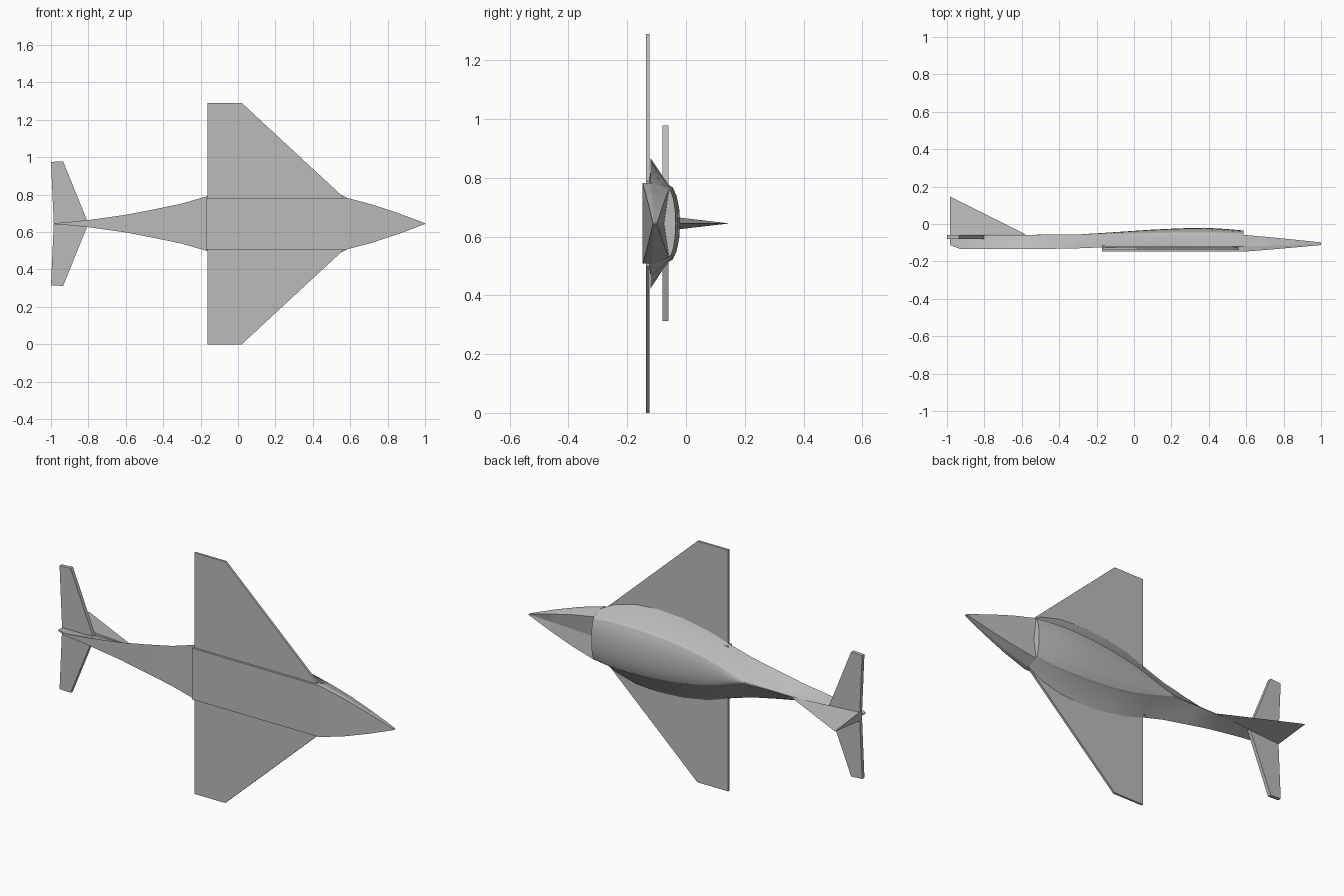
import bpy, bmesh, math

if "Cube" in bpy.data.objects:
    bpy.data.objects.remove(bpy.data.objects["Cube"])

MID = 0.645  # height of the aircraft's centreline (it rests on a wing tip)

grey = bpy.data.materials.new("light_grey")
grey.diffuse_color = (0.5, 0.5, 0.5, 1)
grey.use_nodes = True
grey.node_tree.nodes["Principled BSDF"].inputs["Base Color"].default_value = grey.diffuse_color


def finish(name, bm, smooth=False):
    bmesh.ops.remove_doubles(bm, verts=bm.verts, dist=0.0002)
    bmesh.ops.recalc_face_normals(bm, faces=bm.faces)
    me = bpy.data.meshes.new(name)
    bm.to_mesh(me)
    bm.free()
    me.materials.append(grey)
    ob = bpy.data.objects.new(name, me)
    bpy.context.collection.objects.link(ob)
    if smooth:
        bpy.ops.object.select_all(action='DESELECT')
        ob.select_set(True)
        bpy.context.view_layer.objects.active = ob
        bpy.ops.object.shade_smooth_by_angle(angle=math.radians(25))
    return ob


def loft(name, sections, smooth=False):
    """Skin closed rings given as (x, [(y, side), ...])."""
    bm = bmesh.new()
    rings = [[bm.verts.new((x, y, MID + s)) for y, s in pts] for x, pts in sections]
    n = len(rings[0])
    for a, b in zip(rings, rings[1:]):
        for i in range(n):
            j = (i + 1) % n
            bm.faces.new((a[i], a[j], b[j], b[i]))
    bm.faces.new(rings[0])
    bm.faces.new(rings[-1])
    return finish(name, bm, smooth)


def plate(name, outline, y0, y1):
    """Flat panel: (x, side) outline given thickness along y."""
    bm = bmesh.new()
    a = [bm.verts.new((x, y0, MID + s)) for x, s in outline]
    b = [bm.verts.new((x, y1, MID + s)) for x, s in outline]
    bm.faces.new(a)
    bm.faces.new(b)
    for i in range(len(a)):
        j = (i + 1) % len(a)
        bm.faces.new((a[i], a[j], b[j], b[i]))
    return finish(name, bm)


# Fuselage with canopy and tail boom: x, half width, bottom y, canopy half width, top y
stations = [
    (0.585, 0.137, -0.120, 0.115, -0.035),
    (0.50, 0.180, -0.120, 0.127, -0.027),
    (0.38, 0.212, -0.120, 0.132, -0.020),
    (0.25, 0.221, -0.120, 0.128, -0.023),
    (0.10, 0.212, -0.120, 0.113, -0.030),
    (-0.05, 0.185, -0.120, 0.085, -0.040),
    (-0.17, 0.145, -0.125, 0.050, -0.048),
    (-0.30, 0.107, -0.130, 0.005, -0.056),
    (-0.45, 0.076, -0.133, 0.003, -0.057),
    (-0.60, 0.047, -0.134, 0.002, -0.058),
    (-0.80, 0.019, -0.134, 0.002, -0.058),
    (-0.93, 0.006, -0.133, 0.002, -0.058),
    (-0.985, 0.003, -0.112, 0.002, -0.058),
]
sections = []
for x, w, yb, c, top in stations:
    ring = [(yb, -w)]
    for k in range(9):
        t = math.pi * k / 8
        ring.append((-0.06 + (top + 0.06) * math.sin(t), -c * math.cos(t)))
    ring.append((yb, w))
    sections.append((x, ring))
loft("fuselage", sections, smooth=True)

# Pointed nose: every ring is the rear section shrunk toward the tip
base = [(-0.148, -0.137), (-0.12, -0.137), (-0.058, -0.115), (-0.075, 0.0),
        (-0.058, 0.115), (-0.12, 0.137), (-0.148, 0.137)]
nose = []
for x, fs, fy in ((0.585, 1, 1), (0.72, 0.74, 0.75), (0.86, 0.4, 0.46), (1.0, 0.015, 0.16)):
    nose.append((x, [(-0.106 + (y + 0.106) * fy, s * fs) for y, s in base]))
loft("nose", nose)

# Belly panel under the fuselage
plate("belly_panel", [(-0.17, -0.137), (0.585, -0.137), (0.585, 0.137), (-0.17, 0.137)],
      -0.148, -0.115)

# Wings and tailplanes, one per side
for side, label in ((1, "upper"), (-1, "lower")):
    plate("wing_" + label, [(x, s * side) for x, s in
          ((-0.162, 0.10), (-0.162, 0.645), (0.02, 0.645), (0.56, 0.145), (0.56, 0.10))],
          -0.137, -0.125)
    plate("tailplane_" + label, [(x, s * side) for x, s in
          ((-0.985, 0.0), (-1.0, 0.33), (-0.935, 0.333), (-0.80, 0.0))],
          -0.080, -0.060)

# Tail fin: slim wedge, thickest at its rear base
bm = bmesh.new()
tip = bm.verts.new((-0.985, 0.148, MID))
front = bm.verts.new((-0.58, -0.055, MID))
left, right = [bm.verts.new((-0.985, -0.058, MID + s)) for s in (0.024, -0.024)]
for f in ((tip, front, left), (tip, right, front), (tip, left, right), (front, right, left)):
    bm.faces.new(f)
finish("tail_fin", bm)
